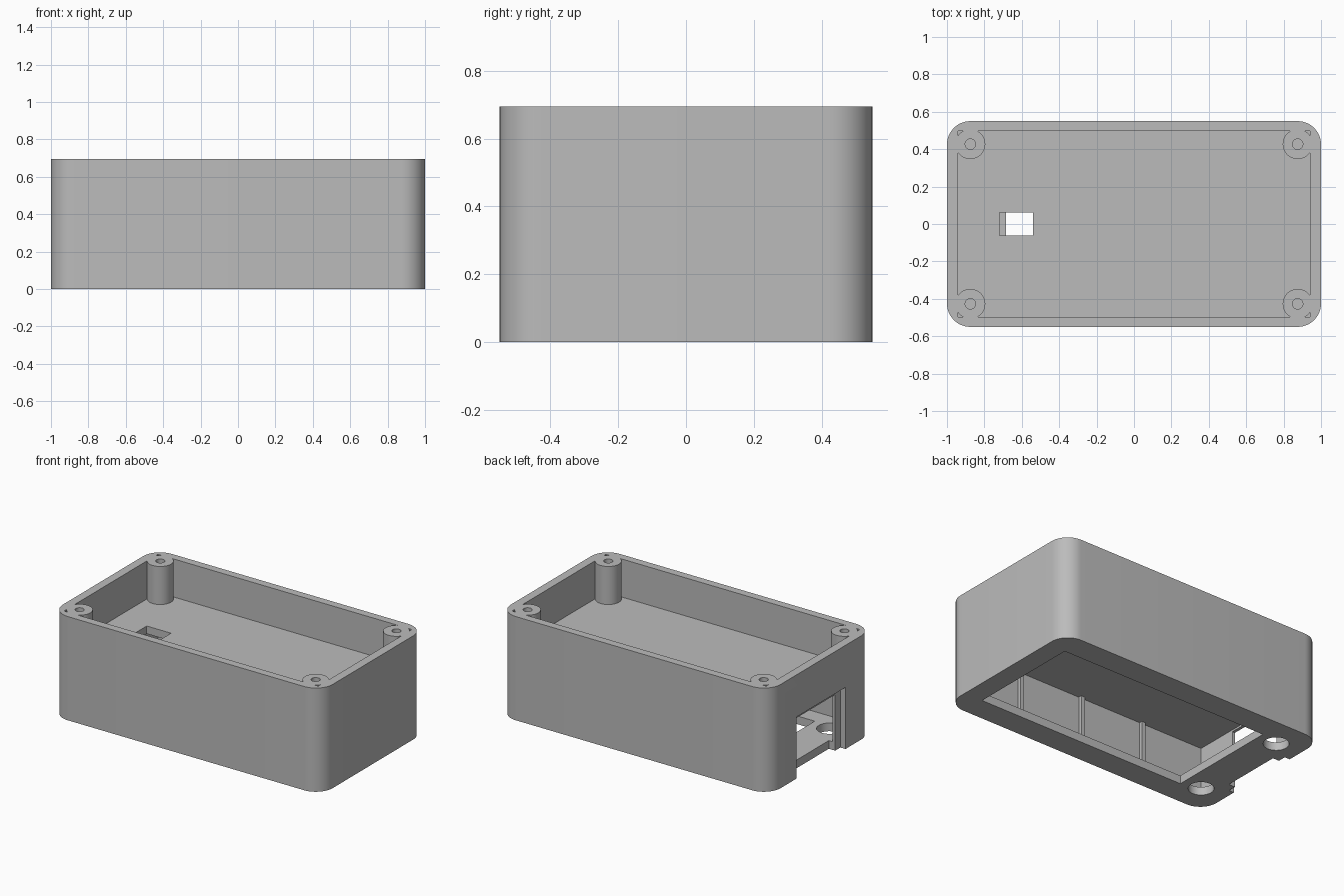
import bpy
import bmesh
from math import cos, sin, pi, radians

cube = bpy.data.objects.get("Cube")
if cube:
    bpy.data.objects.remove(cube, do_unlink=True)

# Overall sizes
HX, HY, H = 1.0, 0.55, 0.695        # half length, half width, height
CORNER = 0.125                      # outer corner radius
IX, IY = 0.942, 0.497               # inner half sizes of both compartments
PLATE, CEIL, FLOOR = 0.055, 0.388, 0.44
BOSS_X, BOSS_Y = 0.875, 0.427
SIGNS = [(sx, sy) for sx in (-1, 1) for sy in (-1, 1)]

grey = bpy.data.materials.new("plain_grey")
grey.use_nodes = True
colour = (0.5, 0.5, 0.5, 1)
grey.diffuse_color = colour
grey.node_tree.nodes["Principled BSDF"].inputs["Base Color"].default_value = colour


def prism(name, outline, z0, z1):
    """Extrude a flat outline from z0 to z1."""
    bm = bmesh.new()
    base = bm.faces.new([bm.verts.new((x, y, z0)) for x, y in outline])
    top = bmesh.ops.extrude_face_region(bm, geom=[base])["geom"]
    verts = [v for v in top if isinstance(v, bmesh.types.BMVert)]
    bmesh.ops.translate(bm, verts=verts, vec=(0, 0, z1 - z0))
    bmesh.ops.recalc_face_normals(bm, faces=bm.faces)
    mesh = bpy.data.meshes.new(name)
    bm.to_mesh(mesh)
    bm.free()
    mesh.materials.append(grey)
    obj = bpy.data.objects.new(name, mesh)
    bpy.context.collection.objects.link(obj)
    return obj


def box(name, x0, x1, y0, y1, z0, z1):
    return prism(name, [(x0, y0), (x1, y0), (x1, y1), (x0, y1)], z0, z1)


def cylinder(name, x, y, r, z0, z1, n=40):
    ring = [(x + r * cos(2 * pi * i / n), y + r * sin(2 * pi * i / n)) for i in range(n)]
    return prism(name, ring, z0, z1)


def rounded_rect(hx, hy, r, n=12):
    points = []
    for k, (sx, sy) in enumerate([(1, 1), (-1, 1), (-1, -1), (1, -1)]):
        for i in range(n + 1):
            a = pi / 2 * (k + i / n)
            points.append((sx * (hx - r) + r * cos(a), sy * (hy - r) + r * sin(a)))
    return points


def cut(target, cutters):
    """Subtract each cutter, bake the result and remove the cutters."""
    bpy.context.view_layer.objects.active = target
    for cutter in cutters:
        cutter.hide_render = True
        mod = target.modifiers.new("cut", "BOOLEAN")
        mod.operation, mod.solver, mod.object = "DIFFERENCE", "EXACT", cutter
        bpy.ops.object.modifier_apply(modifier=mod.name)
        bpy.data.objects.remove(cutter, do_unlink=True)


# Outer shell
case = prism("case_body", rounded_rect(HX, HY, CORNER), 0, H)

# Upper compartment, leaving a round screw post in each corner
upper = box("upper_cavity", -IX, IX, -IY, IY, FLOOR, H + 0.1)
cut(upper, [cylinder("post", sx * BOSS_X, sy * BOSS_Y, 0.08, FLOOR - 0.1, H + 0.2)
            for sx, sy in SIGNS])

# Lower compartment, its bottom opening, and the end doorway with a panel recess
cutters = [
    upper,
    box("lower_cavity", -IX, IX, -IY, IY, PLATE, CEIL),
    box("bottom_opening", -0.685, 0.865, -0.385, 0.385, -0.1, 0.2),
    box("panel_recess", -HX - 0.1, -0.962, -0.26, 0.26, -0.1, 0.413),
    box("doorway", -HX - 0.1, -0.915, -0.205, 0.205, -0.1, 0.375),
    box("cable_slot", -0.72, -0.54, -0.062, 0.062, 0.3, 0.5),
]
# Blind screw holes in the posts and round holes through the bottom plate
cutters += [cylinder("screw_hole", sx * BOSS_X, sy * BOSS_Y, 0.028, 0.46, H + 0.1, 24)
            for sx, sy in SIGNS]
cutters += [cylinder("plate_hole", -0.818, s * 0.35, 0.078, -0.1, 0.15) for s in (-1, 1)]
cut(case, cutters)

bpy.ops.object.select_all(action="DESELECT")
case.select_set(True)
bpy.context.view_layer.objects.active = case
bpy.ops.object.shade_smooth_by_angle(angle=radians(30))

# Thin upright ribs on the long walls of the lower compartment
for side, s in (("front", -1), ("back", 1)):
    for i, x in enumerate((-0.475, 0, 0.475)):
        y0, y1 = sorted((s * (IY - 0.022), s * (IY + 0.01)))
        box(f"{side}_rib_{i + 1}", x - 0.014, x + 0.014, y0, y1, PLATE - 0.01, CEIL + 0.01)
